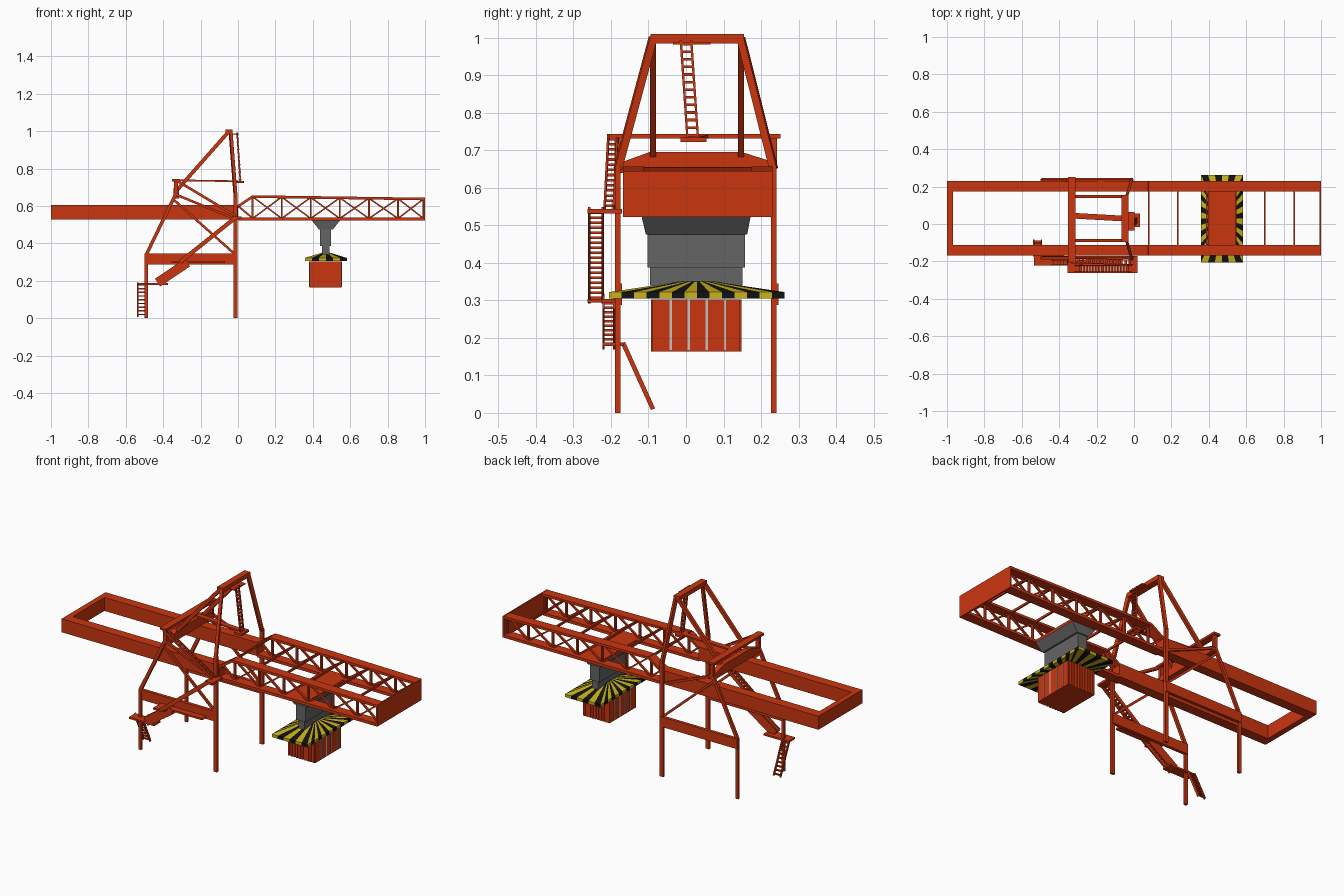
import bpy
import bmesh
from mathutils import Vector

default_cube = bpy.data.objects.get("Cube")
if default_cube:
    bpy.data.objects.remove(default_cube, do_unlink=True)


def make_material(name, red, green, blue):
    material = bpy.data.materials.new(name)
    material.use_nodes = True
    color = (red, green, blue, 1)
    material.diffuse_color = color
    material.node_tree.nodes["Principled BSDF"].inputs["Base Color"].default_value = color
    return material


RED = make_material("crane red", 0.6, 0.036, 0.005)
GRAY = make_material("machinery gray", 0.13, 0.13, 0.13)
YELLOW = make_material("warning yellow", 0.6, 0.45, 0.01)
BLACK = make_material("warning black", 0.006, 0.006, 0.006)
PALE = make_material("pale gray", 0.55, 0.55, 0.53)


def finish(bm, name, *materials):
    """Turn a bmesh into a named object."""
    bmesh.ops.recalc_face_normals(bm, faces=bm.faces[:])
    mesh = bpy.data.meshes.new(name)
    bm.to_mesh(mesh)
    bm.free()
    for material in materials:
        mesh.materials.append(material)
    part = bpy.data.objects.new(name, mesh)
    bpy.context.collection.objects.link(part)
    return part


def loft(bm, rings):
    """Closed solid through a list of equally long point rings."""
    rings = [[bm.verts.new(point) for point in ring] for ring in rings]
    count = len(rings[0])
    for low, high in zip(rings, rings[1:]):
        for i in range(count):
            j = (i + 1) % count
            bm.faces.new((low[i], low[j], high[j], high[i]))
    bm.faces.new(rings[0])
    bm.faces.new(rings[-1])


def rectangle(x0, x1, y0, y1, z):
    return [(x0, y0, z), (x1, y0, z), (x1, y1, z), (x0, y1, z)]


def box(bm, x0, x1, y0, y1, z0, z1):
    loft(bm, [rectangle(x0, x1, y0, y1, z) for z in (z0, z1)])


def beam(bm, start, end, width, height):
    """Square bar between two points; width is measured horizontally."""
    start, end = Vector(start), Vector(end)
    along = (end - start).normalized()
    side = along.cross((0, 0, 1))
    side = side.normalized() if side.length > 0.1 else Vector((0, 1, 0))
    up = side.cross(along)
    corners = [side * width * a / 2 + up * height * b / 2
               for a, b in ((-1, -1), (1, -1), (1, 1), (-1, 1))]
    loft(bm, [[end_point + c for c in corners] for end_point in (start, end)])


def ladder(name, start, end, across, steps, rail, tread):
    """Two side rails with evenly spaced rungs; across is the half width."""
    bm = bmesh.new()
    start, end, across = Vector(start), Vector(end), Vector(across)
    for sign in (-1, 1):
        beam(bm, start + across * sign, end + across * sign, 0.006, rail)
    for i in range(steps):
        middle = start.lerp(end, (i + 0.5) / steps)
        beam(bm, middle - across, middle + across, tread, 0.007)
    finish(bm, name, RED)


# Main girders: inner and outer faces, and the leg planes outside them
GIRDERS = ((-0.168, -0.112), (0.174, 0.23))
INNER, OUTER = (-0.112, 0.174), (-0.168, 0.23)
LEG_Y = (-0.182, 0.234)
TOP_Y = (-0.088, 0.146)

# Rear box girder frame
bm = bmesh.new()
for y0, y1 in GIRDERS:
    box(bm, -1, 0, y0, y1, 0.528, 0.605)
box(bm, -1, -0.968, *INNER, 0.528, 0.605)
finish(bm, "rear_girder_frame", RED)

# Lattice boom
panels = [0.078 + 0.1555 * i for i in range(6)] + [0.992]


def chord_z(x):
    return 0.65 - 0.014 * (x - 0.078)


bm = bmesh.new()
for y0, y1 in GIRDERS:
    middle, width = (y0 + y1) / 2, y1 - y0
    box(bm, 0, 1, y0, y1, 0.522, 0.538)
    beam(bm, (0, middle, 0.598), (0.078, middle, 0.65), width, 0.014)
    beam(bm, (0.078, middle, 0.65), (1, middle, chord_z(1)), width, 0.014)
    beam(bm, (0, middle, 0.6), (0.078, middle, 0.535), 0.012, 0.01)
    for x in panels:
        beam(bm, (x, middle, 0.53), (x, middle, chord_z(x)), 0.014, 0.009)
    for a, b in zip(panels, panels[1:]):
        beam(bm, (a, middle, 0.533), (b, middle, chord_z(b)), 0.012, 0.008)
        beam(bm, (a, middle, chord_z(a)), (b, middle, 0.533), 0.012, 0.008)
finish(bm, "boom_trusses", RED)

bm = bmesh.new()
for x in panels[:-1]:
    beam(bm, (x, INNER[0], chord_z(x)), (x, INNER[1], chord_z(x)), 0.008, 0.012)
finish(bm, "boom_crossbars", RED)

bm = bmesh.new()
box(bm, 0.992, 1, *OUTER, 0.522, 0.645)
finish(bm, "boom_end_plate", RED)

# Legs, side beams and side braces
bm = bmesh.new()
for y, top_y in zip(LEG_Y, TOP_Y):
    box(bm, -0.024, -0.002, y - 0.007, y + 0.007, 0, 0.66)
    box(bm, -0.499, -0.481, y - 0.007, y + 0.007, 0, 0.345)
    beam(bm, (-0.49, y, 0.34), (-0.33, y, 0.67), 0.014, 0.018)
    beam(bm, (-0.013, y, 0.65), (-0.04, top_y, 1), 0.016, 0.02)
    beam(bm, (-0.05, top_y, 0.997), (-0.33, top_y, 0.68), 0.016, 0.02)
finish(bm, "legs_and_back_stays", RED)

bm = bmesh.new()
for y in LEG_Y:
    box(bm, -0.495, -0.005, y - 0.006, y + 0.012, 0.288, 0.345)
    beam(bm, (-0.33, y, 0.66), (-0.013, y, 0.53), 0.012, 0.013)
    beam(bm, (-0.34, y, 0.63), (-0.02, y, 0.345), 0.012, 0.013)
finish(bm, "side_beams_and_braces", RED)

# Top and rear portal beams
bm = bmesh.new()
box(bm, -0.066, -0.03, -0.095, 0.154, 0.985, 1.01)
finish(bm, "portal_top_beam", RED)

bm = bmesh.new()
profile = ((-0.175, 0.64), (0.238, 0.64), (0.238, 0.667), (0.15, 0.695),
           (-0.098, 0.695), (-0.175, 0.667))
loft(bm, [[(x, y, z) for y, z in profile] for x in (-0.345, -0.315)])
for y in LEG_Y:
    box(bm, -0.342, -0.32, y - 0.008, y + 0.008, 0.66, 0.735)
box(bm, -0.352, -0.312, -0.205, 0.252, 0.731, 0.743)
finish(bm, "rear_portal_beam", RED)

# Upper catwalk, landing and mast ladder
bm = bmesh.new()
beam(bm, (-0.32, 0.044, 0.737), (0, 0.026, 0.732), 0.03, 0.009)
box(bm, -0.015, 0.032, -0.015, 0.055, 0.722, 0.734)
finish(bm, "upper_catwalk", RED)
ladder("mast_ladder", (0.013, 0.018, 0.73), (-0.005, 0, 0.993), (0, 0.014, 0), 13, 0.008, 0.012)
bm = bmesh.new()
box(bm, -0.05, 0.002, -0.035, 0.065, 0.982, 0.988)
finish(bm, "mast_ladder_bracket", RED)

# Access stairs, bottom to top, with landings
ladder("ground_ladder", (-0.515, -0.088, 0.01), (-0.515, -0.168, 0.187), (0.021, 0, 0), 9, 0.012, 0.01)
ladder("lower_stair", (-0.43, -0.206, 0.19), (-0.27, -0.206, 0.298), (0, 0.014, 0), 9, 0.05, 0.018)
ladder("middle_stair", (-0.31, -0.24, 0.3), (-0.01, -0.24, 0.54), (0, 0.018, 0), 18, 0.022, 0.014)
ladder("upper_stair", (-0.01, -0.205, 0.545), (-0.33, -0.195, 0.737), (0, 0.012, 0), 14, 0.014, 0.012)
bm = bmesh.new()
box(bm, -0.535, -0.375, -0.223, -0.165, 0.178, 0.188)
box(bm, -0.355, -0.07, -0.225, -0.19, 0.294, 0.304)
box(bm, -0.355, -0.29, -0.262, -0.19, 0.294, 0.304)
box(bm, -0.03, 0.02, -0.262, -0.17, 0.531, 0.543)
finish(bm, "stair_landings", RED)

# Trolley plate and hoist housing
bm = bmesh.new()
box(bm, 0.395, 0.545, *INNER, 0.522, 0.538)
finish(bm, "trolley_plate", RED)
bm = bmesh.new()
loft(bm, [rectangle(0.395, 0.545, -0.118, 0.172, 0.522),
          rectangle(0.432, 0.508, -0.107, 0.163, 0.475)])
box(bm, 0.438, 0.498, -0.102, 0.157, 0.387, 0.476)
box(bm, 0.45, 0.49, -0.096, 0.151, 0.34, 0.388)
finish(bm, "hoist_housing", GRAY)

# Spreader: low pyramid with radial warning stripes
SX, SY = 0.1125, 0.234
CENTER = Vector((0.47, 0.029, 0))
outline = []
for a, b, steps in (((-1, -1), (1, -1), 6), ((1, -1), (1, 1), 14),
                    ((1, 1), (-1, 1), 6), ((-1, 1), (-1, -1), 14)):
    for i in range(steps):
        corner = Vector(a).lerp(Vector(b), i / steps)
        outline.append(Vector((corner.x * SX, corner.y * SY, 0)))
bm = bmesh.new()
levels = ((0.05, 0.305), (1, 0.305), (1, 0.322), (0.08, 0.354))
rings = [[bm.verts.new(CENTER + p * scale + Vector((0, 0, z))) for p in outline]
         for scale, z in levels]
for low, high in zip(rings, rings[1:]):
    for i in range(len(outline)):
        j = (i + 1) % len(outline)
        stripe = bm.faces.new((low[i], low[j], high[j], high[i]))
        stripe.material_index = i % 2
for cap in (rings[0], rings[-1]):
    bm.faces.new(cap).material_index = 1
finish(bm, "striped_spreader", YELLOW, BLACK)

# Container: core, side ribs and pale seams on the ends
CX0, CX1, CY0, CY1, CZ0, CZ1 = 0.381, 0.553, -0.093, 0.148, 0.164, 0.302
bm = bmesh.new()
box(bm, CX0, CX1, CY0 + 0.004, CY1 - 0.004, CZ0, CZ1)
ribs = 10
pitch = (CX1 - CX0) / ribs
for i in range(ribs):
    x = CX0 + pitch * i
    box(bm, x, x + pitch * 0.6, CY0, CY1, CZ0, CZ1)
finish(bm, "container", RED)

bm = bmesh.new()
for i in range(1, 5):
    y = CY0 + (CY1 - CY0) * i / 5 + 0.004
    for x in (CX0, CX1):
        box(bm, x - 0.002, x + 0.002, y - 0.003, y + 0.003, CZ0 + 0.004, CZ1)
finish(bm, "container_seams", PALE)
